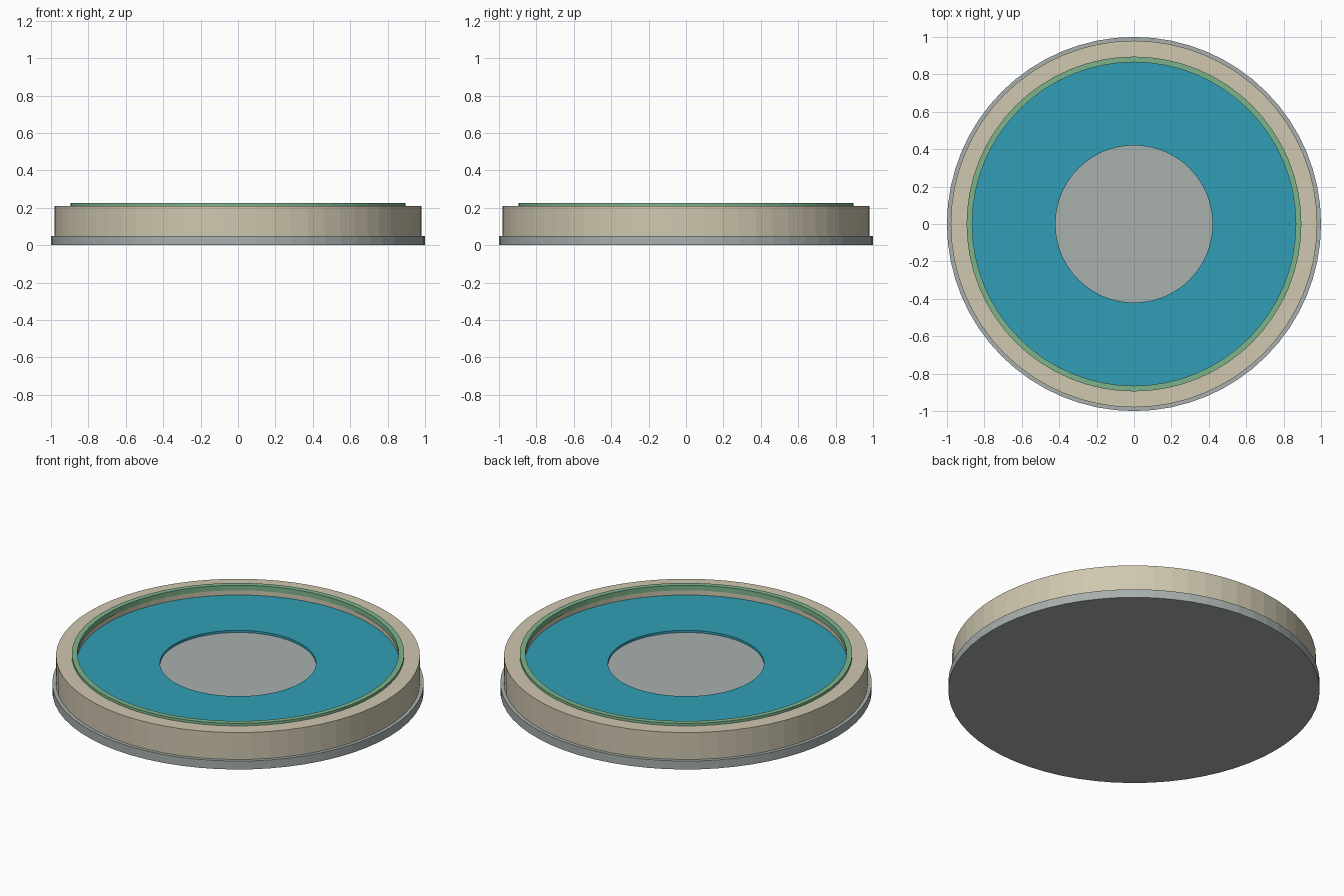
import bpy
import bmesh
import math

if "Cube" in bpy.data.objects:
    bpy.data.objects.remove(bpy.data.objects["Cube"])

SIDES = 64


def material(name, rgb):
    # sRGB 0-255 to linear
    lin = [((c / 255 + 0.055) / 1.055) ** 2.4 for c in rgb]
    m = bpy.data.materials.new(name)
    m.diffuse_color = (*lin, 1.0)
    m.use_nodes = True
    m.node_tree.nodes["Principled BSDF"].inputs["Base Color"].default_value = m.diffuse_color
    return m


GREY = material("grey metal", (167, 176, 173))
TAN = material("tan rim", (207, 199, 175))
GREEN = material("green trim", (124, 181, 140))
TEAL = material("teal inlay", (48, 158, 181))


def lathe(name, mat, r_out, z0, z1, r_in=0.0):
    """Flat-sided disc, or ring when r_in > 0."""
    bm = bmesh.new()

    def loop(r, z):
        return [bm.verts.new((r * math.cos(2 * math.pi * i / SIDES),
                              r * math.sin(2 * math.pi * i / SIDES), z))
                for i in range(SIDES)]

    def bridge(a, b):
        for i in range(SIDES):
            j = (i + 1) % SIDES
            bm.faces.new((a[i], a[j], b[j], b[i]))

    low, high = loop(r_out, z0), loop(r_out, z1)
    bridge(low, high)
    if r_in > 0:
        low_in, high_in = loop(r_in, z0), loop(r_in, z1)
        bridge(high, high_in)
        bridge(high_in, low_in)
        bridge(low_in, low)
    else:
        bm.faces.new(high)
        bm.faces.new(low[::-1])
    bmesh.ops.recalc_face_normals(bm, faces=bm.faces)
    mesh = bpy.data.meshes.new(name)
    bm.to_mesh(mesh)
    bm.free()
    mesh.materials.append(mat)
    ob = bpy.data.objects.new(name, mesh)
    bpy.context.collection.objects.link(ob)
    return ob


# Foot plate and outer wall
lathe("base_plate", GREY, 1.0, 0.0, 0.05)
lathe("outer_rim", TAN, 0.98, 0.05, 0.21, 0.87)
# Raised trim along the inner edge of the wall
lathe("trim_ring", GREEN, 0.895, 0.195, 0.225, 0.865)
# Recessed floor with the coloured ring laid on it
lathe("inner_floor", GREY, 0.87, 0.05, 0.152)
lathe("floor_inlay", TEAL, 0.87, 0.152, 0.165, 0.42)
